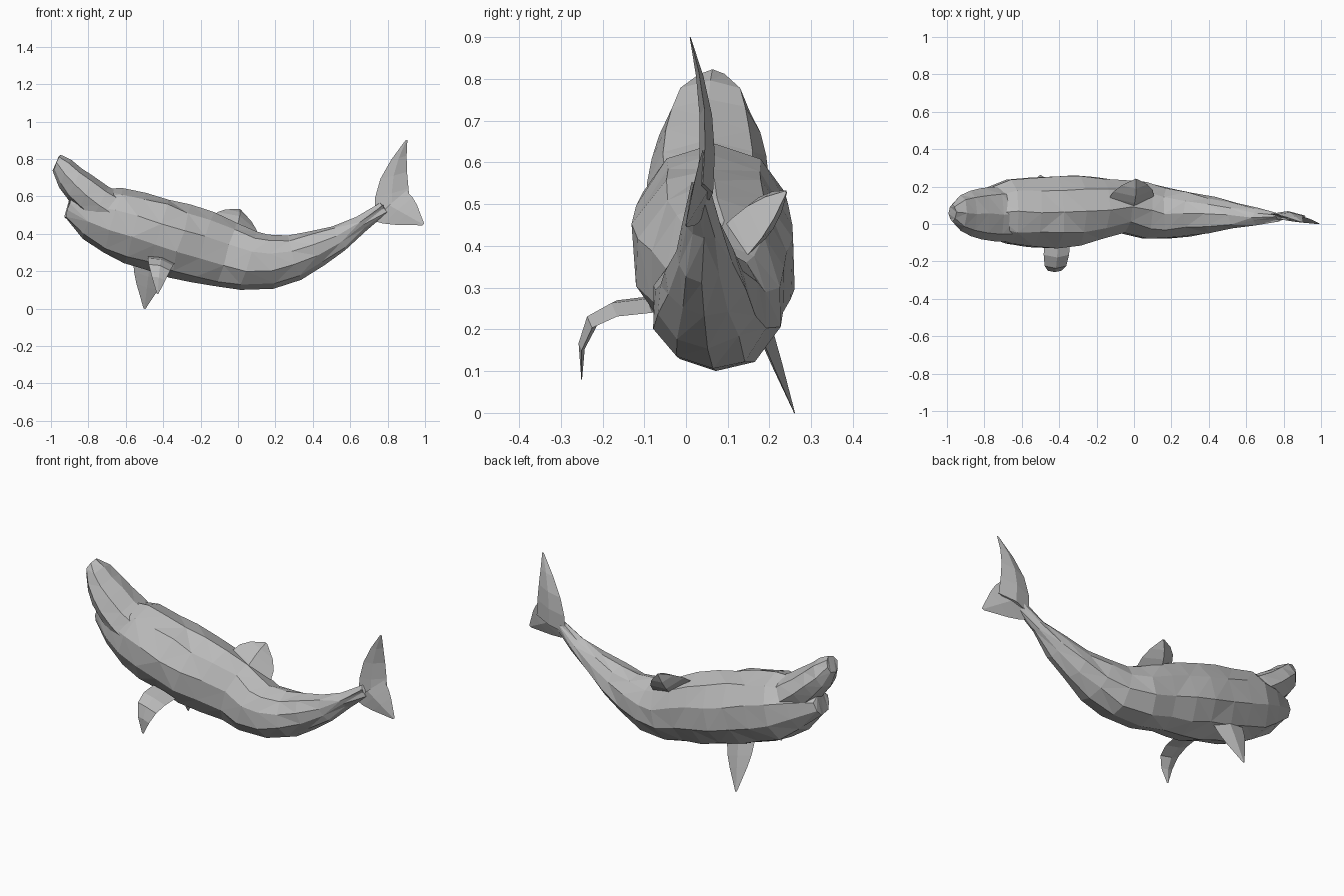
import bpy, bmesh, math, random
from mathutils import Vector

cube = bpy.data.objects.get("Cube")
if cube:
    bpy.data.objects.remove(cube)
random.seed(4)

grey = bpy.data.materials.new("whale grey")
grey.use_nodes = True
colour = (0.5, 0.5, 0.5, 1)
grey.diffuse_color = colour
grey.node_tree.nodes["Principled BSDF"].inputs["Base Color"].default_value = colour


def loft(name, rings, sides, jitter=0.0):
    """Skin over elliptical rings, each given by centre, half height and half width vectors."""
    bm = bmesh.new()
    loops = []
    for centre, up, across in rings:
        loop = []
        for i in range(sides):
            angle = math.tau * i / sides
            point = centre + up * math.cos(angle) + across * math.sin(angle)
            shake = Vector([random.uniform(-jitter, jitter) for axis in "xyz"])
            loop.append(bm.verts.new(point + shake))
        loops.append(loop)
    for here, after in zip(loops, loops[1:]):
        for i in range(sides):
            j = (i + 1) % sides
            bm.faces.new((here[i], here[j], after[j], after[i]))
    bm.faces.new(loops[0])
    bm.faces.new(loops[-1])
    bmesh.ops.triangulate(bm, faces=bm.faces[:])
    bmesh.ops.recalc_face_normals(bm, faces=bm.faces[:])
    mesh = bpy.data.meshes.new(name)
    bm.to_mesh(mesh)
    bm.free()
    mesh.materials.append(grey)
    bpy.context.collection.objects.link(bpy.data.objects.new(name, mesh))


def fin(name, front, back, tip, thickness, bow=(0, 0, 0), fullness=1.5, steps=5):
    """Tapered blade from a root chord to a tip, bent sideways by the bow."""
    front, back, tip, bow = map(Vector, (front, back, tip, bow))
    root = (front + back) / 2
    half_chord = (front - back) / 2
    side = half_chord.cross(tip - root).normalized()
    rings = []
    for i in range(steps):
        t = i / (steps - 1)
        taper = max(1 - t ** fullness, 0.06)
        centre = root.lerp(tip, t) + bow * math.sin(math.pi * t)
        rings.append((centre, half_chord * taper, side * thickness * taper))
    loft(name, rings, 4)


def body_ring(x):
    """Straight rising front half, curling tail half, cosine girth, narrowed jaw and waist."""
    d = x - 0.1
    if d < 0:
        rise, slope = -0.3 * d, -0.3
    else:
        rise, slope = 0.6 * d ** 1.8, 1.08 * d ** 0.8
    jaw = min(1, 0.45 + 3 * (x + 0.9))
    waist = math.exp(-(8 * (x + 0.08)) ** 2)
    radius = 0.2 * jaw * math.cos(1.25 * (x + 0.38)) ** 1.2
    width = radius * (1 - 0.2 * waist)
    centre = Vector((x, 0.065 - 0.04 * max(x, 0) + 0.03 * waist, 0.24 + rise))
    up = Vector((-slope, 0, 1)).normalized()
    return centre, up * max(radius, 0.03), Vector((0, width, 0))


def snout_ring(t):
    """Blunt raised nose, thinning sideways faster than in height."""
    base, nose = Vector((-0.66, 0.05, 0.5)), Vector((-0.97, 0.06, 0.78))
    centre = base.lerp(nose, t) - Vector((0.03, 0, 0)) * math.sin(math.pi * t)
    height = 0.12 * (1 - 0.3 * t - 0.3 * t ** 6)
    width = 0.15 * math.sqrt(1 - 0.9 * t * t)
    return centre, Vector((0.4, 0, 0.9)) * height, Vector((0, width, 0))


# Curved body and blunt snout
body_steps = 14
loft("body", [body_ring(-0.91 + 1.69 * i / body_steps) for i in range(body_steps + 1)],
     10, jitter=0.007)
loft("snout", [snout_ring(i / 5) for i in range(6)], 8, jitter=0.004)

# Dorsal fin leaning to one side
fin("dorsal_fin", front=(-0.14, 0.11, 0.46), back=(0.1, 0.12, 0.35),
    tip=(0.01, 0.24, 0.53), thickness=0.05, fullness=3)

# Tail flukes spread upright
fin("upper_fluke", front=(0.73, 0.05, 0.5), back=(0.92, 0.04, 0.55),
    tip=(0.9, 0.01, 0.9), thickness=0.02, bow=(-0.03, 0.02, 0), fullness=2)
fin("lower_fluke", front=(0.72, 0.04, 0.47), back=(0.9, 0.04, 0.63),
    tip=(0.99, 0, 0.45), thickness=0.02)

# Pectoral flippers, the right one folded downward
fin("right_flipper", front=(-0.48, -0.08, 0.28), back=(-0.34, -0.08, 0.24),
    tip=(-0.43, -0.25, 0.08), thickness=0.02, bow=(0, -0.06, 0.05), fullness=2.5)
fin("left_flipper", front=(-0.56, 0.18, 0.26), back=(-0.38, 0.17, 0.21),
    tip=(-0.5, 0.26, 0), thickness=0.02)
